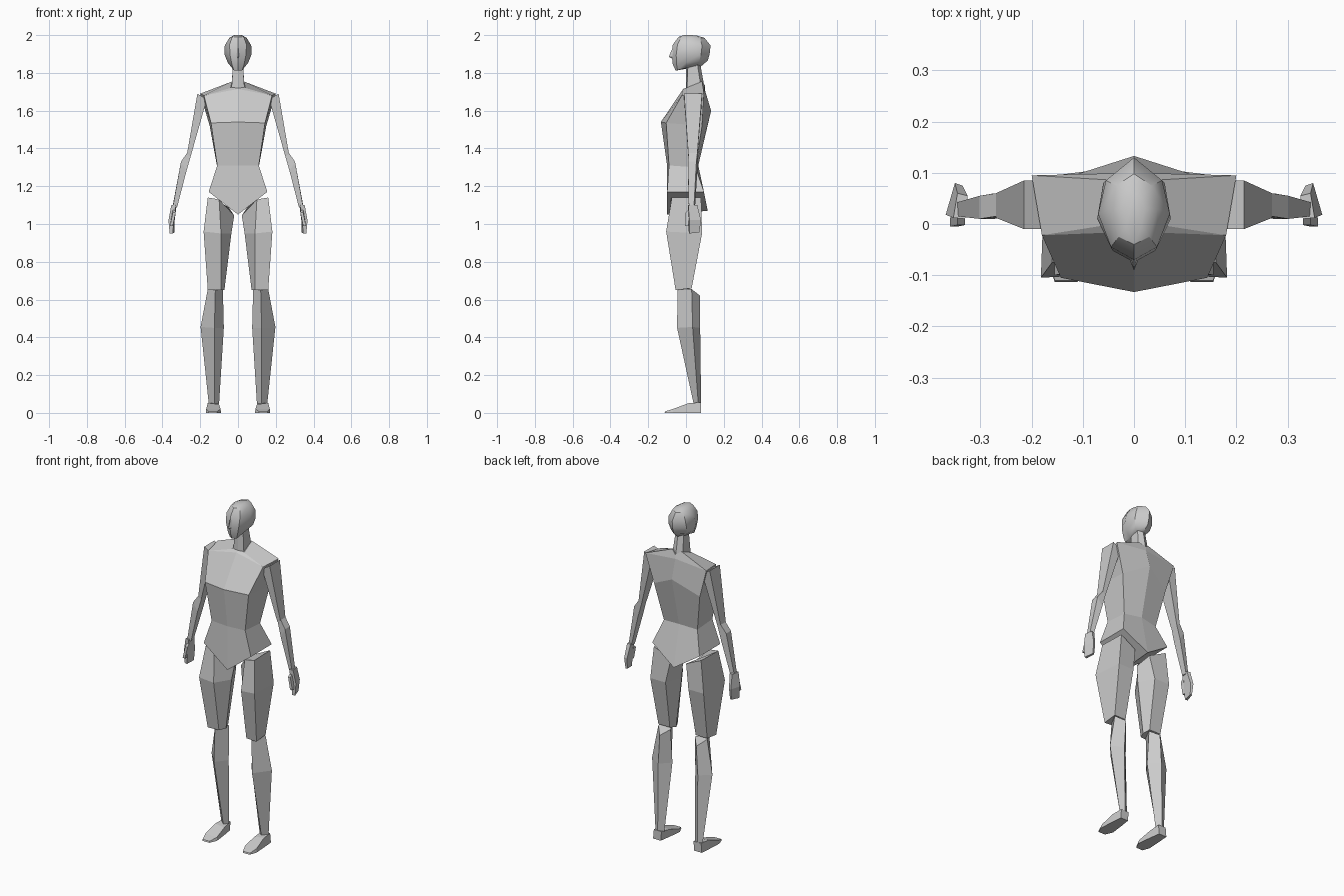
import bpy, bmesh

SKIN = bpy.data.materials.new("mannequin_grey")
SKIN.diffuse_color = (0.6, 0.6, 0.6, 1)


def loft(name, rings, half=False, smooth=False):
    """Skin a stack of rings; half rings run front centre to back centre and get mirrored with a weld."""
    bm = bmesh.new()
    rows = [[bm.verts.new(p) for p in ring] for ring in rings]
    n = len(rows[0])
    for low, high in zip(rows, rows[1:]):
        for i in range(n - 1 if half else n):
            j = (i + 1) % n
            bm.faces.new((low[i], low[j], high[j], high[i]))
    bm.faces.new(rows[0][::-1])
    bm.faces.new(rows[-1])
    if half:
        geom = bm.verts[:] + bm.edges[:] + bm.faces[:]
        bmesh.ops.mirror(bm, geom=geom, axis='X', merge_dist=0.0005)
        bmesh.ops.remove_doubles(bm, verts=bm.verts[:], dist=0.0005)
    bmesh.ops.recalc_face_normals(bm, faces=bm.faces[:])
    mesh = bpy.data.meshes.new(name)
    bm.to_mesh(mesh)
    bm.free()
    mesh.materials.append(SKIN)
    obj = bpy.data.objects.new(name, mesh)
    bpy.context.collection.objects.link(obj)
    if smooth:
        bpy.ops.object.select_all(action='DESELECT')
        obj.select_set(True)
        bpy.context.view_layer.objects.active = obj
        bpy.ops.object.shade_smooth_by_angle(angle=0.6)
    return obj


def pair(name, rings):
    """Build a limb part on both sides."""
    for side, s in (("left", 1), ("right", -1)):
        loft(f"{side}_{name}", [[(s * x, y, z) for x, y, z in r] for r in rings])


# Torso: hips, waist, bust, shoulder line, base of neck
loft("torso", [
    [(0, -0.10, 1.05), (0.155, -0.10, 1.17), (0.155, 0.095, 1.17), (0, 0.115, 1.07)],
    [(0, -0.10, 1.31), (0.11, -0.09, 1.31), (0.11, 0.05, 1.30), (0, 0.065, 1.31)],
    [(0, -0.133, 1.54), (0.143, -0.105, 1.535), (0.15, 0.085, 1.52), (0, 0.133, 1.60)],
    [(0, -0.015, 1.715), (0.18, -0.022, 1.68), (0.20, 0.095, 1.69), (0, 0.10, 1.71)],
    [(0, 0.0, 1.72), (0.04, 0.0, 1.72), (0.03, 0.085, 1.755), (0, 0.10, 1.735)],
], half=True)

# Neck
loft("neck", [
    [(0, 0.0, 1.70), (0.035, 0.005, 1.71), (0.035, 0.08, 1.72), (0, 0.10, 1.71)],
    [(0, 0.0, 1.84), (0.026, 0.01, 1.84), (0.026, 0.06, 1.85), (0, 0.075, 1.85)],
], half=True)

# Head: chin, jaw, cheeks, brow, crown
loft("head", [
    [(0, -0.055, 1.812), (0.022, -0.045, 1.814), (0.03, 0.0, 1.83), (0.03, 0.05, 1.838), (0, 0.08, 1.835)],
    [(0, -0.07, 1.845), (0.032, -0.05, 1.845), (0.055, 0.0, 1.855), (0.05, 0.07, 1.86), (0, 0.115, 1.865)],
    [(0, -0.075, 1.89), (0.042, -0.052, 1.895), (0.072, 0.01, 1.90), (0.06, 0.08, 1.90), (0, 0.125, 1.90)],
    [(0, -0.07, 1.95), (0.045, -0.045, 1.95), (0.07, 0.02, 1.945), (0.055, 0.085, 1.945), (0, 0.13, 1.945)],
    [(0, -0.04, 1.99), (0.03, -0.025, 1.99), (0.046, 0.03, 1.985), (0.035, 0.075, 1.985), (0, 0.098, 1.985)],
    [(0, -0.01, 2.0), (0.015, -0.005, 2.0), (0.02, 0.03, 2.0), (0.015, 0.05, 1.998), (0, 0.06, 1.997)],
], half=True, smooth=True)
loft("nose", [
    [(0, -0.07, 1.873), (0.012, -0.066, 1.875), (0, -0.06, 1.875)],
    [(0, -0.091, 1.885), (0.009, -0.068, 1.885), (0, -0.06, 1.885)],
    [(0, -0.07, 1.935), (0.006, -0.066, 1.935), (0, -0.06, 1.935)],
], half=True)

# Upper arm: shoulder, elbow
pair("upper_arm", [
    [(0.165, -0.01, 1.66), (0.215, -0.01, 1.69), (0.215, 0.085, 1.69), (0.165, 0.085, 1.66)],
    [(0.25, 0.012, 1.36), (0.27, 0.012, 1.37), (0.27, 0.06, 1.37), (0.25, 0.06, 1.36)],
])
# Forearm: elbow, bulge, wrist
pair("forearm", [
    [(0.25, 0.015, 1.36), (0.27, 0.015, 1.375), (0.27, 0.06, 1.375), (0.25, 0.06, 1.36)],
    [(0.273, 0.01, 1.28), (0.302, 0.01, 1.33), (0.302, 0.055, 1.33), (0.273, 0.06, 1.28)],
    [(0.322, 0.02, 1.09), (0.345, 0.015, 1.09), (0.347, 0.042, 1.09), (0.325, 0.048, 1.09)],
])
# Hand and thumb
pair("hand", [
    [(0.33, 0.01, 1.10), (0.353, 0.012, 1.10), (0.345, 0.06, 1.10), (0.325, 0.055, 1.10)],
    [(0.34, 0.012, 1.02), (0.368, 0.018, 1.02), (0.35, 0.08, 1.02), (0.335, 0.075, 1.02)],
    [(0.345, 0.015, 0.95), (0.362, 0.018, 0.95), (0.348, 0.07, 0.955), (0.337, 0.068, 0.955)],
])
pair("thumb", [
    [(0.33, -0.002, 1.06), (0.345, -0.002, 1.06), (0.345, 0.02, 1.08), (0.33, 0.02, 1.08)],
    [(0.345, -0.005, 0.99), (0.36, -0.005, 0.99), (0.36, 0.012, 0.99), (0.345, 0.012, 0.99)],
])

# Thigh: hip, widest point, knee
pair("thigh", [
    [(0.16, -0.075, 1.14), (0.10, -0.08, 1.13), (0.02, 0.0, 1.045), (0.05, 0.07, 1.09), (0.155, 0.08, 1.14)],
    [(0.182, -0.105, 0.96), (0.09, -0.10, 0.95), (0.035, -0.01, 0.95), (0.075, 0.085, 0.95), (0.175, 0.085, 0.95)],
    [(0.16, -0.055, 0.65), (0.09, -0.05, 0.65), (0.072, -0.01, 0.65), (0.085, 0.03, 0.66), (0.16, 0.03, 0.66)],
])
# Lower leg: knee, calf, ankle
pair("lower_leg", [
    [(0.12, -0.045, 0.655), (0.16, 0.03, 0.655), (0.12, 0.075, 0.62), (0.08, 0.03, 0.65)],
    [(0.125, -0.047, 0.45), (0.198, 0.035, 0.455), (0.13, 0.075, 0.45), (0.075, 0.02, 0.45)],
    [(0.125, 0.04, 0.05), (0.155, 0.065, 0.05), (0.13, 0.08, 0.05), (0.10, 0.06, 0.05)],
])
# Foot: heel, instep, toe
pair("foot", [
    [(0.11, 0.08, 0), (0.16, 0.08, 0), (0.155, 0.08, 0.055), (0.105, 0.08, 0.055)],
    [(0.10, 0.015, 0), (0.165, 0.015, 0), (0.16, 0.015, 0.052), (0.10, 0.015, 0.045)],
    [(0.09, -0.07, 0), (0.17, -0.07, 0), (0.168, -0.065, 0.022), (0.092, -0.065, 0.02)],
    [(0.11, -0.113, 0), (0.155, -0.113, 0), (0.155, -0.11, 0.008), (0.11, -0.11, 0.008)],
])
